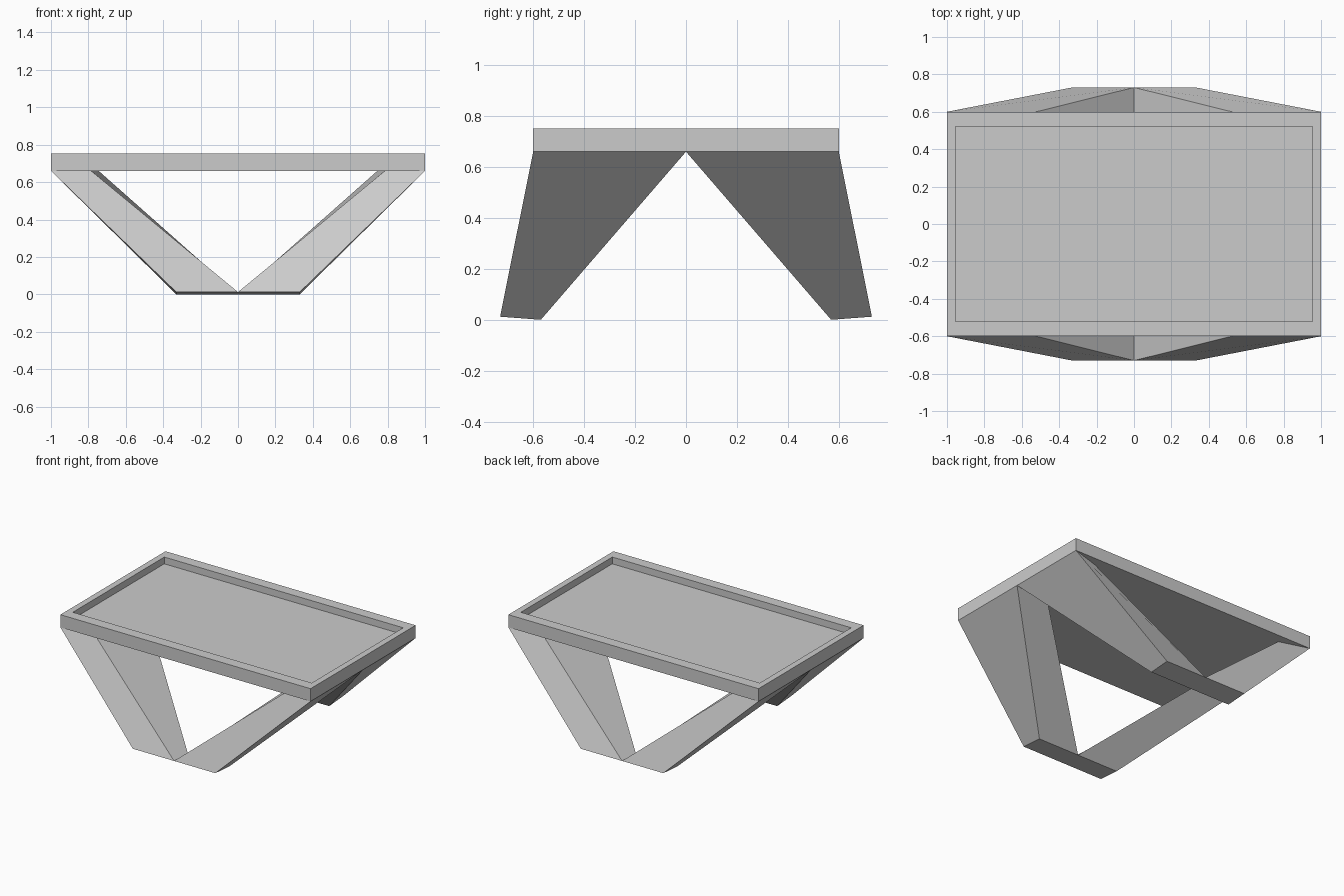
import bpy, bmesh

if "Cube" in bpy.data.objects:
    bpy.data.objects.remove(bpy.data.objects["Cube"])


def loft(name, rings, mirror=False):
    """Skin a stack of four-point rings and cap both ends."""
    bm = bmesh.new()
    loops = [[bm.verts.new(p) for p in ring] for ring in rings]
    for a, b in zip(loops, loops[1:]):
        for i in range(4):
            j = (i + 1) % 4
            bm.faces.new((a[i], a[j], b[j], b[i]))
    bm.faces.new(loops[0][::-1])
    bm.faces.new(loops[-1])
    bmesh.ops.recalc_face_normals(bm, faces=bm.faces)
    mesh = bpy.data.meshes.new(name)
    bm.to_mesh(mesh)
    bm.free()
    obj = bpy.data.objects.new(name, mesh)
    bpy.context.collection.objects.link(obj)
    if mirror:
        mod = obj.modifiers.new("mirror", 'MIRROR')
        mod.use_axis = (True, True, False)
        mod.use_mirror_merge = False
    return obj


def rect(x, y, z):
    return [(-x, -y, z), (x, -y, z), (x, y, z), (-x, y, z)]


TOP_Z = 0.66

# Table top: slab with a shallow recess inside a raised rim
loft("table_top", [rect(1, 0.6, TOP_Z), rect(1, 0.6, 0.752),
                   rect(0.955, 0.522, 0.752), rect(0.955, 0.522, 0.703)])

# Legs: twisted prism from a foot on the centre line to a corner, mirrored to four
foot = [(0.33, 0.73, 0.012), (0.33, 0.57, 0.0), (0, 0.57, 0.0), (0, 0.73, 0.012)]
head = [(1, 0.6, TOP_Z), (1, 0, TOP_Z), (0.745, 0, TOP_Z), (0.785, 0.535, TOP_Z)]
loft("legs", [foot, head], mirror=True)
